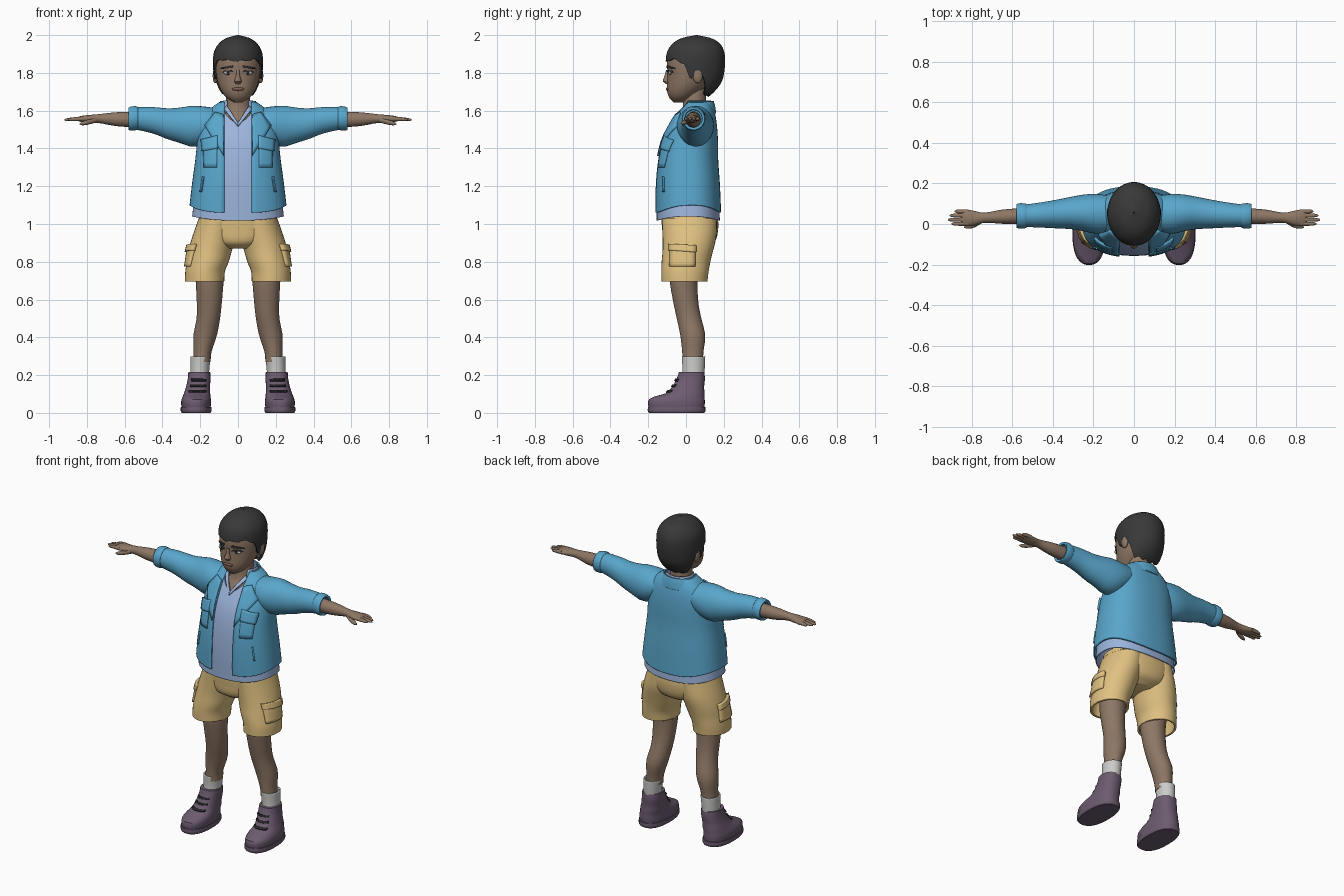
import bpy, bmesh, math
from mathutils import Vector

cube = bpy.data.objects.get("Cube")
if cube:
    bpy.data.objects.remove(cube, do_unlink=True)


def material(name, r, g, b):
    m = bpy.data.materials.new(name)
    m.use_nodes = True
    m.diffuse_color = (r, g, b, 1)
    bsdf = next(n for n in m.node_tree.nodes if n.type == 'BSDF_PRINCIPLED')
    bsdf.inputs["Base Color"].default_value = (r, g, b, 1)
    bsdf.inputs["Roughness"].default_value = 0.8
    return m


skin = material("skin", .27, .185, .13)
lips = material("lips", .2, .11, .085)
hair = material("charcoal hair", .04, .04, .04)
white = material("eye white", .5, .47, .44)
blue = material("jacket blue", .1, .38, .6)
pale = material("shirt pale blue", .33, .46, .72)
tan = material("shorts tan", .74, .53, .22)
grey = material("sock grey", .6, .6, .59)
purple = material("shoe purple", .15, .105, .16)
black = material("lace black", .02, .02, .022)
parts = []


def finish(name, bm, mat, mirror=False, thick=0, offset=-1):
    mesh = bpy.data.meshes.new(name)
    bm.to_mesh(mesh)
    bm.free()
    mesh.materials.append(mat)
    ob = bpy.data.objects.new(name, mesh)
    bpy.context.collection.objects.link(ob)
    if thick:
        mod = ob.modifiers.new("thickness", 'SOLIDIFY')
        mod.thickness, mod.offset = thick, offset
    if mirror:
        ob.modifiers.new("mirror", 'MIRROR').use_mirror_merge = False
    parts.append(ob)


def ring_at(rings, s):
    """Smoothly interpolated (centre a, centre b, radius a, radius b)."""
    last = len(rings) - 1
    s = min(max(s, rings[0][0]), rings[-1][0])
    k = next(i for i in range(last) if s <= rings[i + 1][0])

    def slope(i, c):
        p, q = rings[max(i - 1, 0)], rings[min(i + 1, last)]
        return (q[c] - p[c]) / (q[0] - p[0])

    h = rings[k + 1][0] - rings[k][0]
    u = (s - rings[k][0]) / h
    e = u * u * (3 - 2 * u)
    out = [rings[k][c] * (1 - e) + rings[k + 1][c] * e
           + h * u * (1 - u) * (slope(k, c) * (1 - u) - slope(k + 1, c) * u)
           for c in range(1, 5)]
    return out[0], out[1], max(out[2], .001), max(out[3], .001)


def loft(name, rings, mat, axis='z', n=2, cols=36, rows=20, low=None, high=None,
         gap=0, thick=0, mirror=False):
    """Skin superellipse rings; low/high trim the ends, gap opens the front."""
    bm = bmesh.new()
    grid = []
    count = cols + 1 if gap else cols
    for i in range(rows + 1):
        u = i / rows
        u = u * u * (3 - 2 * u)
        row = []
        for j in range(count):
            t = 2 * math.pi * j / cols
            lo = low(t) if low else rings[0][0]
            hi = high(t) if high else rings[-1][0]
            s = lo + (hi - lo) * u
            ca, cb, ra, rb = ring_at(rings, s)
            if gap:
                start = math.asin(min(gap / ra, .98) ** (n / 2))
                t = start + (2 * math.pi - 2 * start) * j / cols
            sn, cs = math.sin(t), math.cos(t)
            a = ca + ra * math.copysign(abs(sn) ** (2 / n), sn)
            b = cb - rb * math.copysign(abs(cs) ** (2 / n), cs)
            row.append(bm.verts.new((a, b, s) if axis == 'z' else (s, a, b)))
        grid.append(row)
    for lower, upper in zip(grid, grid[1:]):
        for j in range(cols):
            k = (j + 1) % count
            bm.faces.new((lower[j], lower[k], upper[k], upper[j]))
    if not thick and not gap:
        bm.faces.new(grid[0][::-1])
        bm.faces.new(grid[-1])
    finish(name, bm, mat, mirror, thick)


def on_front(rings, n=2, out=.003):
    def place(x, z):
        ca, cb, ra, rb = ring_at(rings, z)
        return Vector((x, cb - out - rb * max(0, 1 - abs((x - ca) / ra) ** n) ** (1 / n), z))
    return place


def on_side(rings, out=.003):
    def place(y, z):
        ca, cb, ra, rb = ring_at(rings, z)
        return Vector((ca + out + ra * max(0, 1 - ((y - cb) / rb) ** 2) ** .5, y, z))
    return place


def patch(name, corners, place, mat, thick=.008, mirror=True, k=6):
    """Four-cornered plate laid on a lofted surface."""
    c = [Vector(p) for p in corners]
    bm = bmesh.new()
    g = [[bm.verts.new(place(*(c[0].lerp(c[1], i / k).lerp(c[3].lerp(c[2], i / k), j / k))))
          for i in range(k + 1)] for j in range(k + 1)]
    for j in range(k):
        for i in range(k):
            bm.faces.new((g[j][i], g[j][i + 1], g[j + 1][i + 1], g[j + 1][i]))
    finish(name, bm, mat, mirror, thick, 0)


def ball(name, centre, size, mat, mirror=True):
    bm = bmesh.new()
    bmesh.ops.create_uvsphere(bm, u_segments=16, v_segments=10, radius=1)
    for v in bm.verts:
        v.co = Vector(p + q * r for p, q, r in zip(centre, v.co, size))
    finish(name, bm, mat, mirror)


# Head and face
head = [(1.643, 0, -.04, .02, .025), (1.665, 0, -.028, .058, .058), (1.7, 0, -.01, .086, .09),
        (1.74, 0, .012, .104, .112), (1.8, 0, .03, .117, .128), (1.86, 0, .035, .12, .135),
        (1.92, 0, .04, .105, .12), (1.97, 0, .045, .06, .07)]
loft("head", head, skin)
loft("neck", [(1.46, 0, .03, .12, .1), (1.54, 0, .037, .1, .09), (1.6, 0, .045, .07, .065),
              (1.72, 0, .045, .06, .06)], skin)
loft("nose", [(1.742, 0, -.1, .012, .008), (1.757, 0, -.103, .02, .02),
              (1.78, 0, -.1, .011, .015), (1.815, 0, -.097, .008, .008)], skin, cols=16, rows=8)
ball("mouth", (0, -.097, 1.714), (.033, .01, .009), lips, False)
ball("ears", (.12, .062, 1.785), (.014, .026, .04), skin)
ball("eyes", (.052, -.083, 1.8), (.024, .008, .011), white)
ball("irises", (.052, -.087, 1.8), (.01, .006, .01), black)
face = on_front(head)
patch("eyelids", [(.026, 1.805), (.08, 1.803), (.072, 1.812), (.036, 1.814)], face, hair)
patch("eyebrows", [(.026, 1.828), (.09, 1.82), (.086, 1.828), (.028, 1.84)], face, hair)

# Hair cap with a hairline that dips before and behind the ears
line = [(0, 1.862), (50, 1.872), (70, 1.84), (77, 1.765), (84, 1.77), (89, 1.82),
        (100, 1.81), (108, 1.76), (120, 1.685), (181, 1.675)]


def hairline(t):
    d = math.degrees(min(t, 2 * math.pi - t))
    (a, p), (b, q) = next(pair for pair in zip(line, line[1:]) if d < pair[1][0])
    return p + (q - p) * (d - a) / (b - a) + .004 * math.sin(11 * t)


loft("hair", [(1.67, 0, .065, .085, .05), (1.7, 0, .06, .105, .09), (1.75, 0, .055, .122, .133),
              (1.8, 0, .05, .13, .152), (1.87, 0, .05, .132, .157), (1.92, 0, .052, .124, .148),
              (1.96, 0, .055, .097, .12), (1.985, 0, .055, .06, .075), (2, 0, .055, .004, .005)],
     hair, cols=80, rows=24, low=hairline, thick=.014)

# Jacket, shirt and collars
torso = [(1, 0, .012, .267, .176), (1.2, 0, .008, .245, .172), (1.35, 0, .01, .225, .16),
         (1.45, 0, .022, .215, .147), (1.52, 0, .037, .205, .127), (1.58, 0, .05, .175, .105),
         (1.62, 0, .06, .135, .082), (1.645, 0, .062, .1, .07)]
inner = [(z, x, y, a - .02, b - .008) for z, x, y, a, b in torso]
loft("jacket", torso, blue, n=2.4, cols=60, gap=.073, thick=.008,
     low=lambda t: 1.1 - .04 * math.cos(t) ** 2)


def neckline(t):
    return 1.53 + .1 * min(1, min(t, 2 * math.pi - t) / .7)


loft("shirt", inner, pale, n=2.4, cols=60, thick=.005, high=neckline,
     low=lambda t: 1.04 - .022 * math.cos(t) ** 2)
loft("shirt_collar", [(1.59, 0, .055, .1, .085), (1.655, 0, .06, .08, .072)], pale,
     gap=.06, thick=.006, rows=6)
loft("jacket_collar", [(1.585, 0, .055, .135, .105), (1.625, 0, .06, .112, .094),
                       (1.65, 0, .062, .094, .085)], blue, gap=.08, thick=.008, rows=8)
chest = on_front(torso, 2.4, .004)
patch("shirt_neck_trim", [(.0, 1.515), (.0, 1.535), (.058, 1.625), (.075, 1.61)],
      on_front(inner, 2.4), pale)
patch("lapels", [(.075, 1.36), (.175, 1.52), (.12, 1.59), (.078, 1.58)], chest, blue, .012)
patch("chest_pockets", [(.112, 1.3), (.18, 1.3), (.185, 1.44), (.11, 1.45)], chest, blue, .006)
patch("pocket_flaps", [(.108, 1.4), (.186, 1.385), (.192, 1.445), (.106, 1.467)], chest, blue, .018)
patch("pocket_slits", [(.192, 1.17), (.2, 1.17), (.188, 1.25), (.18, 1.25)], chest, blue, .012)

# Sleeves, arms and hands
loft("sleeves", [(.09, .052, 1.545, .08, .065), (.18, .05, 1.522, .098, .1),
                 (.25, .055, 1.518, .09, .108), (.3, .055, 1.522, .081, .095),
                 (.37, .05, 1.53, .072, .082), (.45, .045, 1.549, .063, .07),
                 (.55, .04, 1.56, .054, .058)], blue, axis='x', mirror=True)
loft("cuffs", [(.53, .04, 1.56, .059, .06), (.542, .04, 1.56, .062, .064),
               (.568, .04, 1.558, .062, .063), (.58, .04, 1.557, .058, .059)],
     blue, axis='x', rows=8, thick=.014, mirror=True)
loft("forearms_and_palms", [(.53, .04, 1.553, .04, .043), (.65, .036, 1.555, .035, .036),
                            (.74, .031, 1.558, .025, .023), (.79, .029, 1.556, .036, .021),
                            (.83, .031, 1.556, .041, .016), (.85, .031, 1.556, .036, .01)],
     skin, axis='x', cols=24, mirror=True)
for finger, y, tip in (("index", .001, .9), ("middle", .021, .918),
                       ("ring", .042, .91), ("little", .062, .885)):
    loft(finger + "_fingers", [(.82, y, 1.556, .011, .012), (.87, y, 1.555, .01, .01),
                               (tip - .008, y, 1.552, .008, .007), (tip, y, 1.552, .003, .003)],
         skin, axis='x', cols=10, rows=8, mirror=True)
loft("thumbs", [(.75, .016, 1.551, .012, .014), (.79, -.006, 1.54, .013, .013),
                (.825, -.014, 1.532, .01, .01), (.838, -.016, 1.53, .003, .003)],
     skin, axis='x', cols=10, rows=8, mirror=True)

# Shorts with side pockets
loft("shorts_seat", [(.87, 0, .015, .07, .09), (.9, 0, .018, .15, .132), (.97, 0, .022, .212, .148),
                     (1.06, 0, .018, .2, .15)], tan, n=2.3)
shorts = [(.695, .177, -.008, .104, .121), (.75, .174, -.005, .105, .125), (.8, .16, 0, .111, .129),
          (.86, .147, .01, .115, .134), (.93, .128, .018, .115, .142), (1.03, .108, .018, .1, .146)]
loft("shorts_legs", shorts, tan, thick=.012, mirror=True)
patch("cargo_pockets", [(-.085, .775), (.048, .775), (.048, .88), (-.085, .88)],
      on_side(shorts), tan, .016)
patch("cargo_flaps", [(-.09, .86), (.053, .85), (.053, .885), (-.09, .893)],
      on_side(shorts, .008), tan, .022)

# Legs, socks and shoes
loft("legs", [(.27, .192, .036, .047, .054), (.32, .188, .036, .047, .056),
              (.41, .174, .036, .062, .066), (.5, .157, .016, .062, .065),
              (.58, .152, 0, .066, .066), (.7, .15, -.012, .074, .074), (.8, .15, 0, .08, .085)],
     skin, mirror=True)
loft("socks", [(.17, .204, .036, .05, .058), (.23, .202, .04, .05, .059),
               (.298, .198, .04, .054, .062)], grey, rows=8, thick=.008, mirror=True)
shoe = [(.015, .222, -.05, .076, .146), (.06, .222, -.05, .079, .15), (.082, .22, -.042, .075, .14),
        (.1, .217, -.008, .07, .107), (.135, .212, .01, .064, .086), (.18, .206, .025, .06, .075),
        (.217, .205, .03, .058, .067)]
loft("shoes", shoe, purple, n=2.3, mirror=True)
loft("soles", [(0, .222, -.05, .076, .146), (.008, .222, -.05, .081, .152),
               (.032, .222, -.05, .081, .152)], purple, n=2.4, rows=6, mirror=True)
for i, z in enumerate((.108, .138, .168)):
    w = .045 - i * .003
    x = .215 - i * .004
    patch("laces_%d" % (i + 1), [(x - w, z), (x + w, z), (x + w, z + .011), (x - w, z + .011)],
          on_front(shoe, 2.3), black, .009)

# Smooth shading with crisp edges
bpy.ops.object.select_all(action='DESELECT')
for ob in parts:
    ob.select_set(True)
bpy.context.view_layer.objects.active = parts[0]
bpy.ops.object.shade_smooth_by_angle(angle=math.radians(40))
